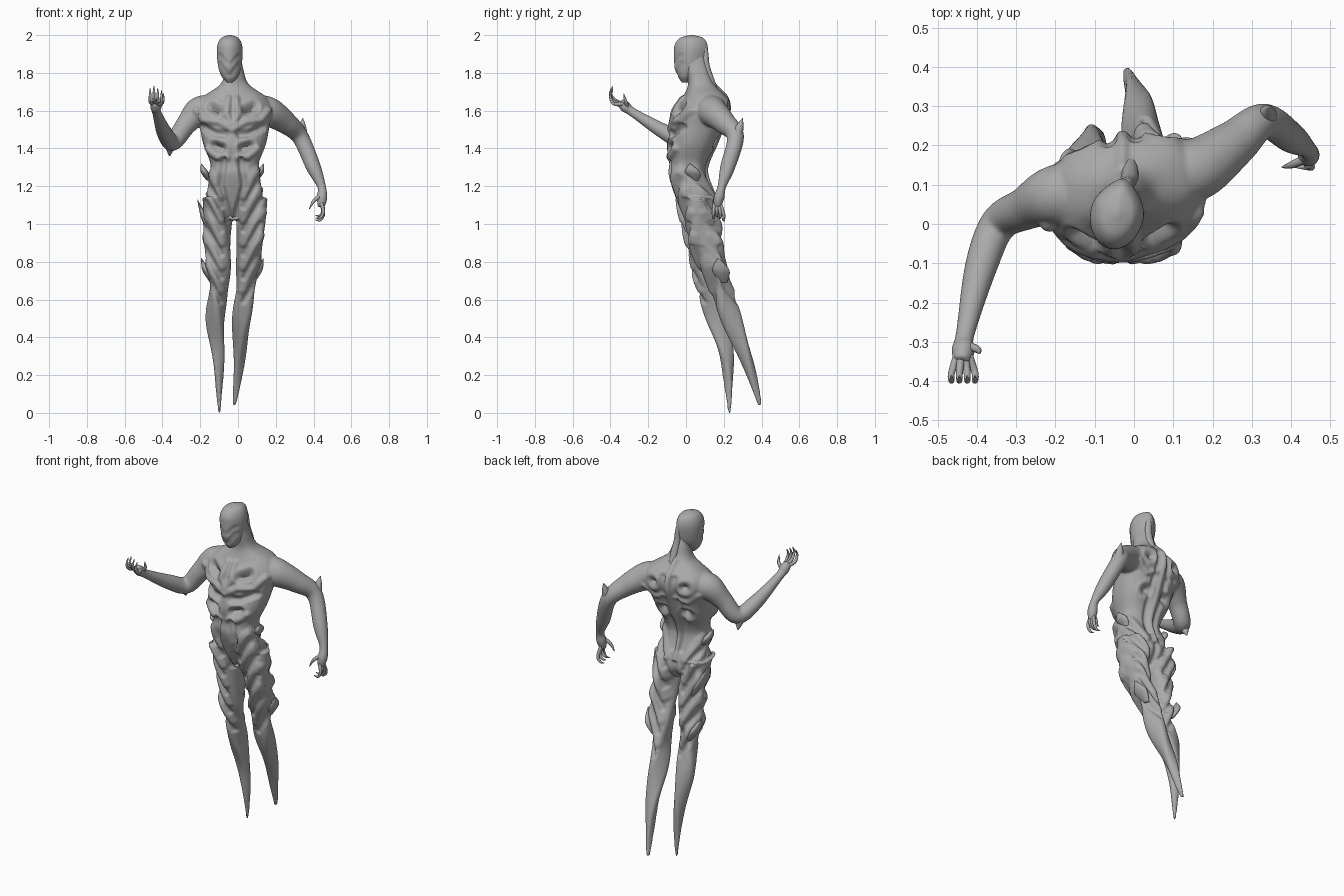
import bpy, bmesh, math
from mathutils import Vector, Quaternion

if "Cube" in bpy.data.objects:
    bpy.data.objects.remove(bpy.data.objects["Cube"], do_unlink=True)

MIDLINE = -.03
UP = Vector((0, 0, 1))
FRONT, BACK = -1, 1

skin = bpy.data.materials.new("stone grey")
skin.use_nodes = True
GREY = (.4, .4, .4, 1)
skin.diffuse_color = GREY
skin.node_tree.nodes["Principled BSDF"].inputs["Base Color"].default_value = GREY


def spline(rows, steps):
    """Catmull-Rom interpolation of rows of numbers."""
    result, last = [], len(rows) - 1
    for i in range(last):
        quad = list(zip(rows[max(i - 1, 0)], rows[i], rows[i + 1], rows[min(i + 2, last)]))
        for step in range(steps):
            t = step / steps
            result.append([b + t / 2 * (c - a + t * (2 * a - 5 * b + 4 * c - d
                                                     + t * (3 * b - a - 3 * c + d)))
                           for a, b, c, d in quad])
    result.append(list(rows[last]))
    return result


def circle_shape(angle, z):
    return 1, 1


def no_turn(z):
    return 0


def loft(bm, rows, shape=circle_shape, turn=no_turn, level=False, sides=32, steps=8):
    """Skin elliptical rings (x, y, z, radius[, second radius]) along a path."""
    rows = spline(rows, steps)
    centres = [Vector(row[:3]) for row in rows]
    rings, rotation, heading = [], Quaternion(), UP
    for i, row in enumerate(rows):
        if level:
            rotation = Quaternion(UP, turn(row[2]))
        else:
            tangent = centres[min(i + 1, len(rows) - 1)] - centres[max(i - 1, 0)]
            rotation = heading.rotation_difference(tangent) @ rotation
            heading = tangent
        ring = []
        for side in range(sides):
            angle = math.tau * side / sides
            wide, deep = shape(angle, row[2])
            offset = Vector((max(row[3], .001) * wide * math.cos(angle),
                             max(row[-1], .001) * deep * math.sin(angle), 0))
            ring.append(bm.verts.new(centres[i] + rotation @ offset))
        rings.append(ring)
    for low, high in zip(rings, rings[1:]):
        for side in range(sides):
            after = (side + 1) % sides
            bm.faces.new((low[side], low[after], high[after], high[side]))
    bm.faces.new(rings[0][::-1])
    bm.faces.new(rings[-1])


def finish(bm, name):
    bmesh.ops.recalc_face_normals(bm, faces=bm.faces[:])
    mesh = bpy.data.meshes.new(name)
    bm.to_mesh(mesh)
    bm.free()
    obj = bpy.data.objects.new(name, mesh)
    bpy.context.collection.objects.link(obj)
    mesh.materials.append(skin)
    mesh.shade_smooth()
    return obj


def part(name, rows, **options):
    bm = bmesh.new()
    loft(bm, rows, **options)
    return finish(bm, name)


def distance(point, path):
    """Distance from a point to a polyline, or to a single spot."""
    best = (point - path[0]).length
    for a, b in zip(path, path[1:]):
        along = b - a
        t = min(1, max(0, (point - a).dot(along) / along.length_squared))
        best = min(best, (point - a - along * t).length)
    return best


def sculpt(obj, facing, radius, height, paths, middle=MIDLINE):
    """Raise or sink strokes drawn as (distance from middle, z) on one facing."""
    strokes = []
    for path in paths:
        path = [Vector(p) for p in path]
        heights = [p.y for p in path]
        strokes.append((path, min(heights) - radius, max(heights) + radius))
    moves = []
    for vertex in obj.data.vertices:
        toward = vertex.normal.y * facing
        point = Vector((abs(vertex.co.x - middle), vertex.co.z))
        total = 0
        if toward > .1 and point.x < .25:
            for path, low, high in strokes:
                if low < point.y < high:
                    near = min(1, distance(point, path) / radius)
                    total += (1 - near * near) ** 2
        moves.append(vertex.normal * (height * min(1, total) * min(1, toward * 2)))
    for vertex, move in zip(obj.data.vertices, moves):
        vertex.co += move
    obj.data.update()


# Torso and neck: slightly squared rings that turn towards the shoulders
def chest_shape(angle, z):
    power = 2.4
    k = (abs(math.cos(angle)) ** power + abs(math.sin(angle)) ** power) ** (-1 / power)
    return k, k


def chest_turn(z):
    return .18 * min(1, max(0, (z - 1.2) * 3))


body = bmesh.new()
torso = [(1.02, .06, .04, .06), (1.1, .06, .14, .1), (1.25, .01, .135, .1),
         (1.32, .012, .128, .1), (1.42, .03, .165, .125), (1.52, .06, .185, .135),
         (1.6, .085, .2, .14), (1.67, .1, .17, .112), (1.74, .08, .075, .068),
         (1.82, .06, .045, .058), (1.9, .045, .03, .05)]
loft(body, [(-.018, y, z, wide, deep) for z, y, wide, deep in torso],
     shape=chest_shape, turn=chest_turn, level=True)

# Arms down to the palms
left_arm = [(.11, .13, 1.6, .085), (.17, .145, 1.59, .078), (.255, .205, 1.535, .06),
            (.33, .262, 1.46, .045), (.4, .22, 1.3, .039), (.442, .19, 1.2, .023),
            (.445, .175, 1.14, .028), (.44, .165, 1.09, .018)]
right_arm = [(-.14, .08, 1.6, .085), (-.21, .07, 1.595, .075), (-.275, .04, 1.525, .055),
             (-.345, 0, 1.435, .047), (-.39, -.11, 1.485, .041), (-.43, -.28, 1.59, .024),
             (-.435, -.32, 1.62, .03), (-.44, -.35, 1.645, .02)]
for arm in (left_arm, right_arm):
    loft(body, arm)

# Legs tapering to points, with muscle ridges that wind around them
left_leg = [(.065, .06, 1.14), (.068, .105, .9), (.04, .17, .7), (.022, .235, .5),
            (.008, .315, .3), (-.012, .375, .1), (-.02, .39, .04)]
right_leg = [(-.115, .05, 1.14), (-.103, .085, .9), (-.103, .11, .7), (-.118, .165, .5),
             (-.105, .213, .3), (-.1, .228, .1), (-.098, .23, 0)]
for leg, side in ((left_leg, 1), (right_leg, -1)):
    def wound_shape(angle, z):
        knee = .13 * math.exp(-((z - .66) / .07) ** 2)
        calf = .1 * math.exp(-((z - .48) / .1) ** 2)
        k = .91 - knee + calf + .2 * abs(math.sin(1.5 * angle - side * z * 7)) ** 3
        return k, k

    rows = []
    for x, y, z in leg:
        taper = max(.07, (z / 1.14) ** .7)
        rows.append((x, y, z, .081 * taper, .095 * taper))
    loft(body, rows, shape=wound_shape, level=True, sides=64, steps=12)

# Fuse the lofts into one skin
body = finish(body, "body")
fuse = body.modifiers.new("fuse", "REMESH")
fuse.mode = "VOXEL"
fuse.voxel_size = .0065
soften = body.modifiers.new("soften", "SMOOTH")
soften.iterations = 3
graph = bpy.context.evaluated_depsgraph_get()
fused = bpy.data.meshes.new_from_object(body.evaluated_get(graph))
body.modifiers.clear()
body.data = fused
fused.materials.clear()
fused.materials.append(skin)
fused.shade_smooth()

# Chest and belly sockets with raised rims, then ridges and rib grooves
chest_sockets = [[(.08, 1.605), (.115, 1.62)], [(.06, 1.4), (.095, 1.41)]]
sculpt(body, FRONT, .07, .01, chest_sockets)
sculpt(body, FRONT, .042, -.045, chest_sockets)
sculpt(body, FRONT, .028, .016, [[(0, 1.5), (.07, 1.54), (.15, 1.55), (.19, 1.6)],
                                 [(0, 1.52), (.03, 1.58), (.02, 1.66)],
                                 [(.03, 1.35), (.08, 1.355), (.13, 1.4)]])
sculpt(body, FRONT, .03, -.022, [[(.04, 1.475), (.09, 1.48), (.16, 1.51)],
                                 [(.045, 1.34), (.065, 1.2), (.015, 1.02)]])

# Back sockets with rims, spine and shoulder blades
back_sockets = [[(.1, 1.615)], [(.08, 1.43)]]
sculpt(body, BACK, .075, .012, back_sockets)
sculpt(body, BACK, .048, -.04, back_sockets)
sculpt(body, BACK, .024, .012, [[(0, 1.74), (0, 1.14)], [(.04, 1.54), (.1, 1.52), (.16, 1.57)]])
sculpt(body, BACK, .026, -.014, [[(.035, 1.66), (.05, 1.45), (.03, 1.2)], [(0, 1.12), (0, 1)]])

# Broad folds sweeping down and inwards over hips and thighs
levels = [1.31 - .125 * i for i in range(5)]
for facing in (FRONT, BACK):
    sculpt(body, facing, .036, .011, [[(.16, z), (.11, z - .06), (.06, z - .16)] for z in levels])
    sculpt(body, facing, .024, -.011, [[(.15, z - .06), (.06, z - .22)] for z in levels])


# Head: smooth mask narrowing to a ridge at the back
def head_shape(angle, z):
    return 1 - .4 * max(0, math.sin(angle)) ** 2, 1


def head_turn(z):
    return -.2


mask = [(1.75, -.005, .014, .018), (1.78, .005, .043, .048), (1.83, .018, .06, .08),
        (1.9, .025, .068, .09), (1.95, .027, .064, .087), (1.985, .03, .045, .062),
        (2, .03, .008, .012)]
head = part("head", [(-.043, y, z, wide, deep) for z, y, wide, deep in mask],
            shape=head_shape, turn=head_turn, level=True, sides=64)
sculpt(head, FRONT, .02, -.005, [[(.015, 1.85), (.05, 1.89)], [(.01, 1.79), (.05, 1.85)]],
       middle=-.045)

# Crest running from the crown into the nape
part("nape_crest", [(-.025, .075, 1.97, .008), (-.02, .1, 1.92, .015), (-.015, .105, 1.84, .02),
                    (-.01, .125, 1.77, .022), (-.01, .165, 1.69, .014)], sides=16)

# Blade fins on waist, hips and knees: tip reach, depth, tip height, length, breadth
fins = {"waist_fin": (.165, .02, 1.32, .09, .04), "hip_fin": (.185, .075, 1.13, .22, .06),
        "knee_fin": (.165, .13, .82, .13, .045)}
for side, word in ((1, "left"), (-1, "right")):
    for name, (reach, y, z, length, broad) in fins.items():
        if side > 0 and z < 1:
            y += .04
        part(f"{word}_{name}",
             [(MIDLINE + side * (reach - length * .45), y + .03, z - length, .012, broad * .4),
              (MIDLINE + side * (reach - length * .2), y + .015, z - length / 2, .02, broad),
              (MIDLINE + side * reach, y, z, .001, .002)], level=True, sides=24)

# Elbow spikes
part("left_elbow_spike", [(.335, .255, 1.42, .03), (.34, .28, 1.5, .024),
                          (.343, .3, 1.56, .002)], sides=16)
part("right_elbow_spike", [(-.36, -.03, 1.46, .03), (-.36, 0, 1.41, .027),
                           (-.362, .02, 1.36, .003)], sides=16)

# Curled, clawed fingers and thumbs
for i in range(4):
    x, y, drop = -.465 + .02 * i, .145 + .018 * i, .012 * abs(i - 1)
    part(f"right_finger_{i + 1}",
         [(x / 2 - .218, -.335, 1.635, .011), (x, -.38, 1.66 - drop, .009),
          (x, -.4, 1.695 - drop, .007), (x, -.387, 1.73 - drop, .002)], sides=10)
    part(f"left_finger_{i + 1}",
         [(.442, y / 2 + .08, 1.11, .011), (.452, y, 1.075 - drop, .009),
          (.435, y, 1.045 - drop, .007), (.41, y, 1.045 - drop, .002)], sides=10)
part("right_thumb", [(-.425, -.31, 1.62, .012), (-.398, -.32, 1.65, .009),
                     (-.395, -.33, 1.69, .002)], sides=10)
part("left_thumb", [(.435, .165, 1.15, .012), (.4, .15, 1.12, .009),
                    (.378, .145, 1.08, .002)], sides=10)
